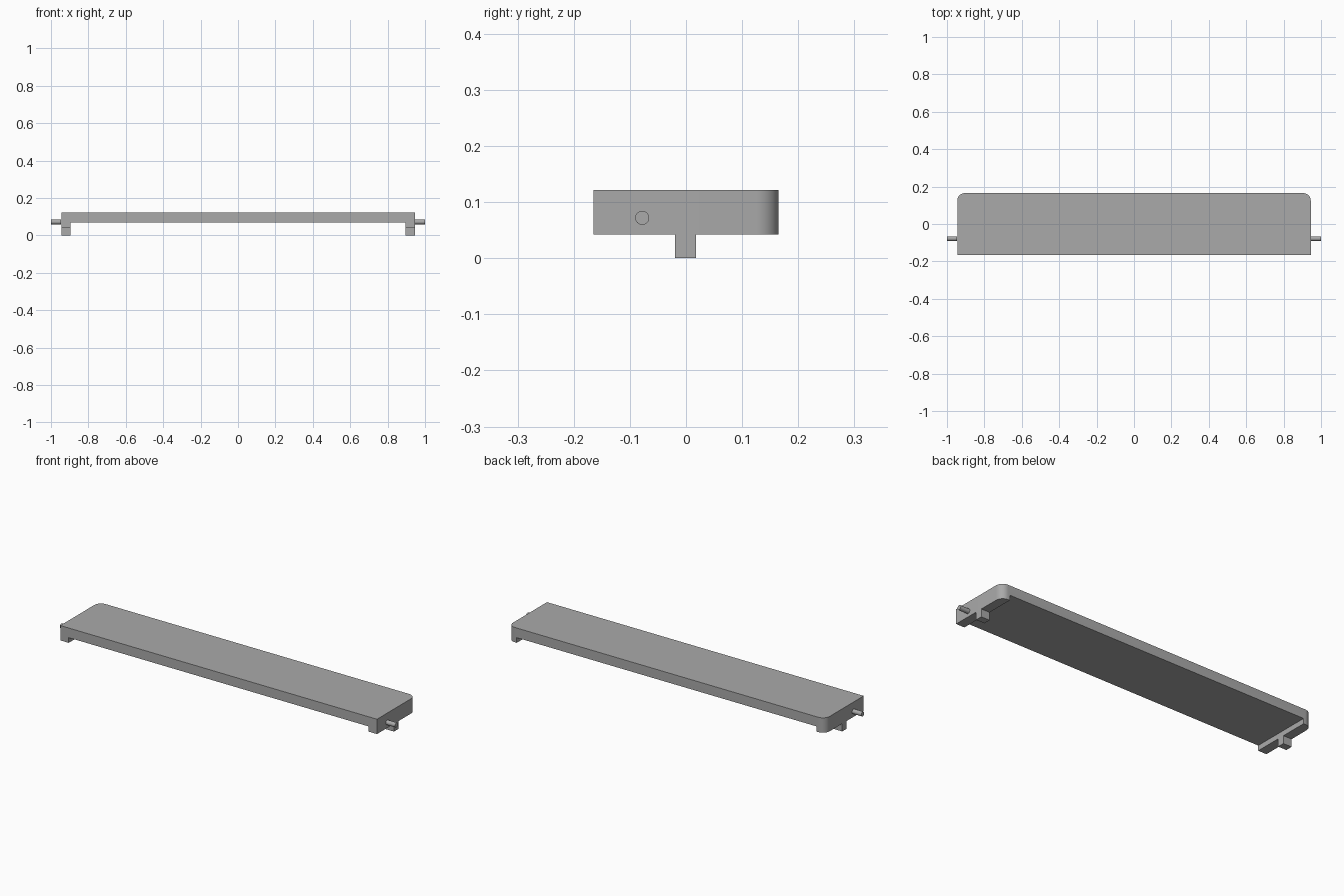
import bpy, bmesh, math
from mathutils import Matrix

if "Cube" in bpy.data.objects:
    bpy.data.objects.remove(bpy.data.objects["Cube"], do_unlink=True)

# One plain grey for everything
grey = bpy.data.materials.new("plain_grey")
grey.use_nodes = True
GREY = (0.4, 0.4, 0.4, 1)
grey.diffuse_color = GREY
grey.node_tree.nodes["Principled BSDF"].inputs["Base Color"].default_value = GREY

HALF_X, INNER_X, HALF_Y = 0.945, 0.895, 0.165
TOP, UNDER, FOOT = 0.122, 0.07, 0.042


def finish(bm, name, smooth=False):
    bmesh.ops.recalc_face_normals(bm, faces=bm.faces)
    mesh = bpy.data.meshes.new(name)
    bm.to_mesh(mesh)
    bm.free()
    mesh.materials.append(grey)
    obj = bpy.data.objects.new(name, mesh)
    bpy.context.collection.objects.link(obj)
    if smooth:
        bpy.ops.object.select_all(action="DESELECT")
        obj.select_set(True)
        bpy.context.view_layer.objects.active = obj
        bpy.ops.object.shade_smooth_by_angle(angle=math.radians(30))
    return obj


# Shelf: shallow channel profile swept front to back, rear corners rounded
half = [(HALF_X, TOP), (HALF_X, FOOT), (INNER_X, FOOT), (INNER_X, UNDER)]
profile = half + [(-x, z) for x, z in reversed(half)]
bm = bmesh.new()
face = bm.faces.new([bm.verts.new((x, -HALF_Y, z)) for x, z in profile])
swept = bmesh.ops.extrude_face_region(bm, geom=[face])["geom"]
bmesh.ops.translate(bm, vec=(0, 2 * HALF_Y, 0),
                    verts=[v for v in swept if isinstance(v, bmesh.types.BMVert)])
corners = [e for e in bm.edges
           if all(v.co.y > 0 and abs(v.co.x) > HALF_X - 0.001 for v in e.verts)
           and abs(e.verts[0].co.x - e.verts[1].co.x) < 0.001]
bmesh.ops.bevel(bm, geom=corners, offset=0.04, segments=12, profile=0.5,
                affect="EDGES")
finish(bm, "shelf", smooth=True)

for side, sign in (("left", 1), ("right", -1)):
    # Tab below each end block
    bm = bmesh.new()
    bmesh.ops.create_cube(bm, size=1)
    bmesh.ops.scale(bm, vec=(HALF_X - INNER_X, 0.038, FOOT), verts=bm.verts)
    bmesh.ops.translate(bm, vec=(sign * (HALF_X + INNER_X) / 2, -0.001, FOOT / 2),
                        verts=bm.verts)
    finish(bm, side + "_tab")

    # Pivot pin on each end
    bm = bmesh.new()
    bmesh.ops.create_cone(bm, cap_ends=True, segments=32, radius1=0.0125,
                          radius2=0.0125, depth=1 - HALF_X,
                          matrix=Matrix.Translation((sign * (1 + HALF_X) / 2, -0.078, 0.072))
                          @ Matrix.Rotation(math.pi / 2, 4, "Y"))
    finish(bm, side + "_pin", smooth=True)
